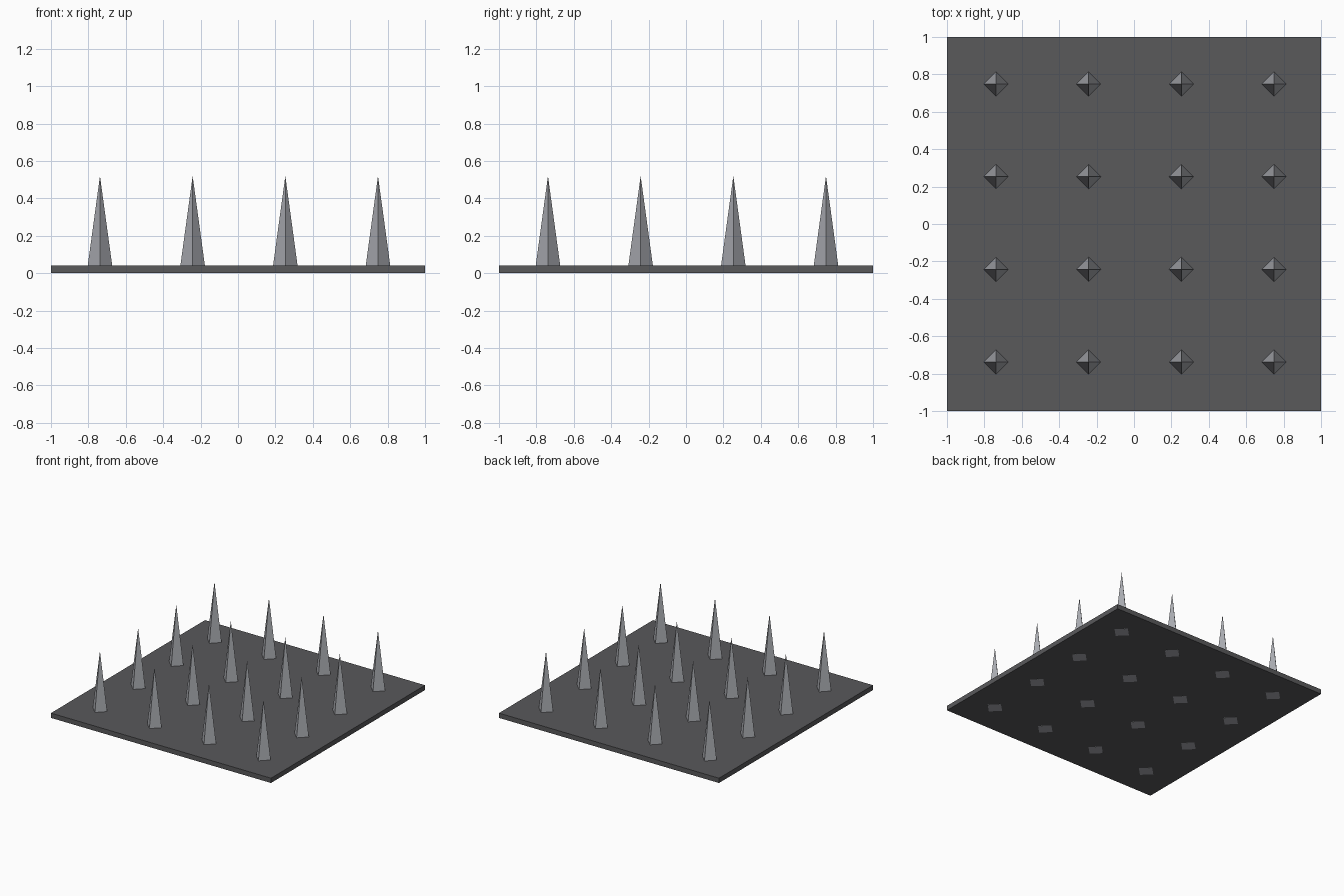
import bpy

cube = bpy.data.objects.get("Cube")
if cube:
    bpy.data.objects.remove(cube, do_unlink=True)


def make_material(name, color):
    mat = bpy.data.materials.new(name)
    mat.use_nodes = True
    mat.diffuse_color = color
    mat.node_tree.nodes["Principled BSDF"].inputs["Base Color"].default_value = color
    return mat


dark = make_material("dark grey", (0.10, 0.10, 0.105, 1))
steel = make_material("steel grey", (0.39, 0.40, 0.43, 1))

# Base plate
SINK = 0.0005  # spike bases show just below the plate's underside
TOP = 0.04
bpy.ops.mesh.primitive_cube_add(size=1, location=(0, 0, (TOP + SINK) / 2))
plate = bpy.context.object
plate.name = "base_plate"
plate.scale = (2, 2, TOP - SINK)
plate.data.materials.append(dark)

# Grid of four-sided spikes running through the plate, sharing one mesh
HEIGHT = 0.52
FIRST, STEP, COUNT = -0.738, 0.4955, 4
bpy.ops.mesh.primitive_cone_add(vertices=4, radius1=0.071, radius2=0, depth=HEIGHT)
first_spike = bpy.context.object
first_spike.data.materials.append(steel)
for row in range(COUNT):
    for col in range(COUNT):
        spike = first_spike
        if row or col:
            spike = first_spike.copy()
            bpy.context.collection.objects.link(spike)
        spike.name = f"spike_row{row + 1}_column{col + 1}"
        spike.location = (FIRST + col * STEP, FIRST + row * STEP, HEIGHT / 2)
